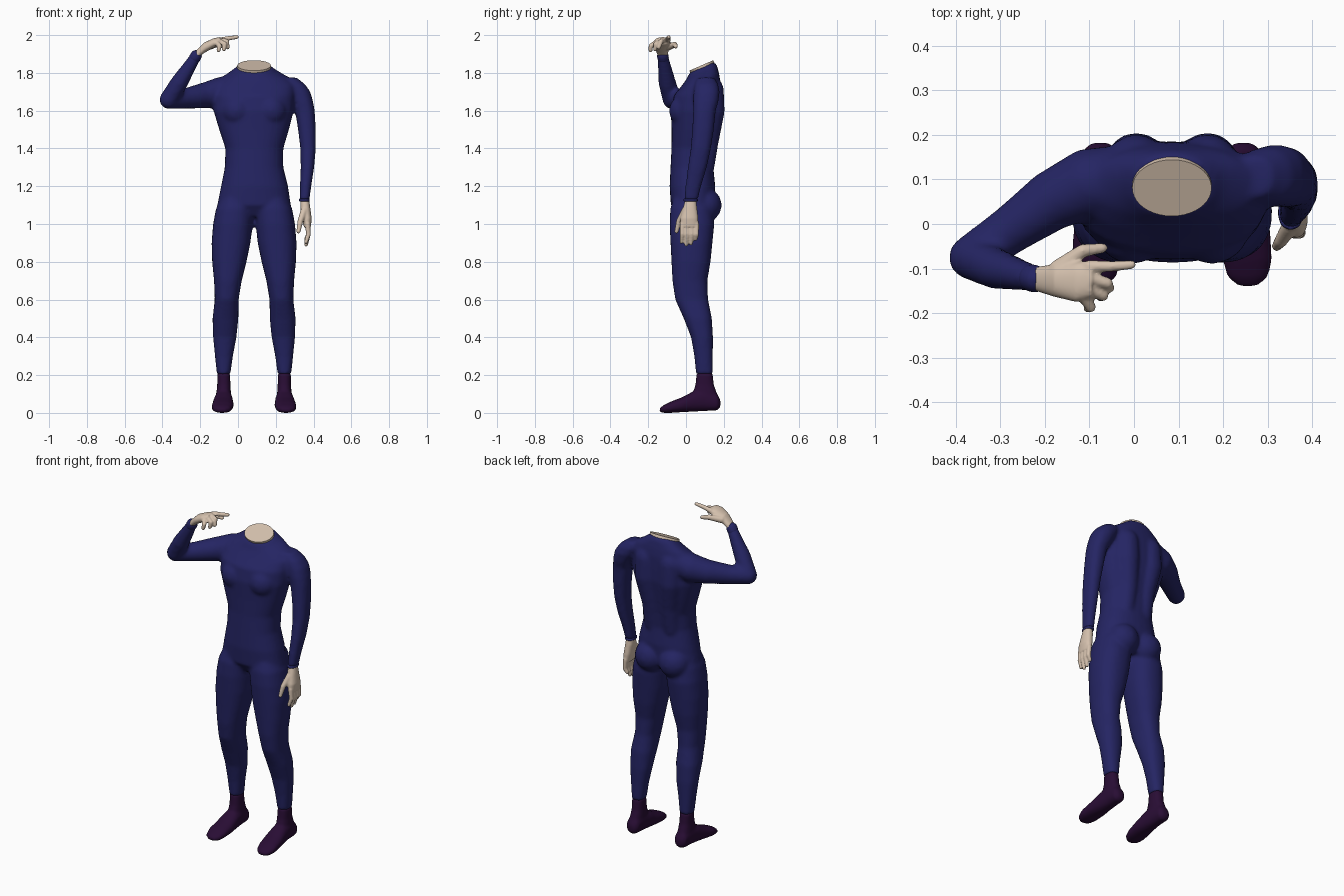
import bpy
import bmesh
from math import cos, sin, pi, copysign
from mathutils import Vector, Matrix

if "Cube" in bpy.data.objects:
    bpy.data.objects.remove(bpy.data.objects["Cube"])

CENTRE = 8.5   # body axis; shapes are drawn in hundredths of a unit


def material(name, rgb):
    mat = bpy.data.materials.new(name)
    mat.use_nodes = True
    colour = (*rgb, 1)
    mat.diffuse_color = colour
    mat.node_tree.nodes["Principled BSDF"].inputs["Base Color"].default_value = colour
    return mat


def loft(bm, rows, axis="z", flip=False, sides=28, power=2.3):
    """Closed skin through rounded sections: (position, low a, high a, low b, high b)."""
    rings = []
    for t, a0, a1, b0, b1, *tilt in rows:
        ring = []
        for i in range(sides):
            c, s = cos(2 * pi * i / sides), sin(2 * pi * i / sides)
            a = (a0 + a1) / 2 + (a1 - a0) / 2 * copysign(abs(c) ** (2 / power), c)
            db = (b1 - b0) / 2 * copysign(abs(s) ** (2 / power), s)
            b = (b0 + b1) / 2 + db
            p = {"z": (a, b, t + (tilt[0] * db if tilt else 0)),
                 "y": (a, t, b), "x": (t, a, b)}[axis]
            if flip:
                p = (2 * CENTRE - p[0], p[1], p[2])
            ring.append(bm.verts.new(p))
        rings.append(ring)
    for low, high in zip(rings, rings[1:]):
        for i in range(sides):
            j = (i + 1) % sides
            bm.faces.new((low[i], low[j], high[j], high[i]))
    bm.faces.new(rings[0])
    bm.faces.new(rings[-1])


def ball(bm, centre, radius, scale=(1, 1, 1)):
    bmesh.ops.create_uvsphere(bm, u_segments=20, v_segments=12, radius=radius,
                              matrix=Matrix.Translation(centre) @ Matrix.Diagonal((*scale, 1)))


def limb(bm, joints):
    """Chain of tapered segments with rounded joints: (x, y, z, radius)."""
    for x, y, z, r in joints:
        ball(bm, (x, y, z), r)
    for a, b in zip(joints, joints[1:]):
        p, q = Vector(a[:3]), Vector(b[:3])
        turn = (q - p).to_track_quat("Z", "Y").to_matrix().to_4x4()
        bmesh.ops.create_cone(bm, cap_ends=True, segments=20, radius1=a[3], radius2=b[3],
                              depth=(q - p).length,
                              matrix=Matrix.Translation((p + q) / 2) @ turn)


def finish(bm, name, mat, voxel=0, smooth=4):
    bmesh.ops.scale(bm, vec=(0.01, 0.01, 0.01), verts=bm.verts)
    bmesh.ops.recalc_face_normals(bm, faces=bm.faces)
    mesh = bpy.data.meshes.new(name)
    bm.to_mesh(mesh)
    bm.free()
    mesh.materials.append(mat)
    obj = bpy.data.objects.new(name, mesh)
    bpy.context.collection.objects.link(obj)
    if voxel:
        remesh = obj.modifiers.new("Fuse", "REMESH")
        remesh.mode = "VOXEL"
        remesh.voxel_size = voxel
        remesh.use_smooth_shade = True
        soften = obj.modifiers.new("Soften", "SMOOTH")
        soften.factor = 0.5
        soften.iterations = smooth
    return obj


navy = material("navy suit", (0.018, 0.018, 0.125))
plum = material("plum socks", (0.022, 0.004, 0.035))
skin = material("pale skin", (0.66, 0.53, 0.42))

# Suit: torso
suit = bmesh.new()
torso = [(104, 0, 17, -4, 12), (110, -11, 28, -8, 15), (120, -9, 26.5, -8.7, 15.5),
         (130, -7, 24, -8.2, 14.5), (140, -6.7, 24, -7.7, 15.5), (150, -10, 27, -7.7, 17),
         (160, -13, 29.5, -8, 18.5), (168, -13, 30, -6.5, 18.5), (174, -12, 30, -2.5, 18.3, 0.1),
         (178, -8, 26, 0, 17.5, 0.2), (181, -3, 20, 1, 16.5, 0.35), (183, -0.3, 17.3, 2, 15, 0.45)]
loft(suit, torso)

# Suit: paired muscles and legs
leg = [(116, -8, 7, -6, 13), (108, -11.7, 8, -8.3, 14), (100, -13.2, 7.6, -8.7, 15),
       (90, -14, 6.6, -8.2, 14), (80, -13.7, 4.5, -7.7, 13), (70, -12.7, 2, -7.2, 11.3),
       (60, -12.3, 0.3, -5.7, 11.7), (50, -13.5, 0.2, -1.2, 13.7), (40, -13.2, -0.8, 2.7, 14.3),
       (30, -12.2, -2.7, 4.4, 14.2), (20.5, -11.2, -4, 5.3, 14.3)]
for side in (-1, 1):
    loft(suit, leg, flip=side > 0)
    limb(suit, [(CENTRE + side * x, y, z, r) for x, y, z, r in
                ((8, 13, 171, 7), (8, 13.5, 160, 7), (6, 11.3, 144, 6), (6, 9.5, 130, 5.5))])
    ball(suit, (CENTRE + side * 8, 9.7, 110), 9.2)
    ball(suit, (CENTRE + side * 9, -0.5, 160), 8.5)

# Suit: lowered left arm and raised right arm
loft(suit, [(177.5, 21, 31, 6, 15), (174, 23, 35.5, 4.5, 17), (170, 25, 38.3, 4, 17.8),
            (165, 28, 39.7, 3.7, 17.2), (160, 30.2, 40.6, 3.8, 15.7), (150, 31.8, 41.2, 3.3, 14.7),
            (140, 33, 41.2, 2.5, 13.2), (130, 33.2, 40.3, 1, 11), (120, 32.8, 38.8, -0.3, 8),
            (112.5, 32.6, 37.8, -1, 6.2)])
limb(suit, [(0, 10, 172, 8), (-10, 9, 169.5, 8), (-18, 5.5, 168, 6.8), (-28, -1.5, 166.4, 5.4),
            (-36.7, -7.5, 165.8, 4.9), (-31, -10, 175, 4.6), (-22.6, -12.2, 188.3, 2.9)])
finish(suit, "body_suit", navy, 0.011)

# Suit cuffs
cuffs = bmesh.new()
loft(cuffs, [(111.8, 32.3, 38, -1.3, 6.4), (113.4, 32.3, 38, -1.3, 6.4)])
limb(cuffs, [(-22.9, -12.1, 187.9, 3.1), (-22.2, -12.3, 189, 3.1)])
finish(cuffs, "wrist_cuffs", navy, 0.006, 2)

# Neck plate, sloping down to the front
neck = bmesh.new()
bmesh.ops.create_cone(neck, cap_ends=True, segments=40, radius1=1, radius2=1, depth=1,
                      matrix=Matrix.Translation((CENTRE, 8.4, 183.2))
                      @ Matrix.Rotation(0.41, 4, "X") @ Matrix.Diagonal((8.9, 6.9, 1.6, 1)))
finish(neck, "neck_plate", skin)

# Socks: ankle shaft and foot
shaft = [(21, -11, -4.2, 5.6, 14.1), (15, -11, -4, 5, 14.7), (10, -11.5, -3.7, 3.5, 16.5),
         (5, -11.5, -3.7, 3, 17.5)]
foot = [(18.2, -9.5, -5.5, 3, 7), (16.5, -11.5, -3.8, 1.3, 10), (10, -12, -3.2, 1, 13),
        (4, -12.7, -2.7, 0.7, 11.5), (-2, -13.6, -2.3, 0.4, 8.3), (-8, -14, -2.8, 0, 6),
        (-12, -13, -4, 0, 4), (-14, -10.5, -6.5, 0.6, 2.4)]
for name, flip in (("right_sock", False), ("left_sock", True)):
    sock = bmesh.new()
    loft(sock, shaft, flip=flip)
    loft(sock, foot, axis="y", flip=flip)
    finish(sock, name, plum, 0.008)

# Lowered left hand
hand = bmesh.new()
loft(hand, [(114, 33, 37.4, 0, 5.2), (109, 33, 38.2, -1.5, 5.8), (103, 33.8, 39, -3, 6.5),
            (98.5, 34.8, 38.6, -3.2, 6.5)])
for i, tip in enumerate((89.5, 88, 88.7, 91)):
    y = -2 + 2.5 * i
    limb(hand, [(36.8, y, 100, 1.4), (37.3, y, 94.5, 1.25), (36, y - 0.4, tip + 1, 1)])
limb(hand, [(35, -0.5, 107, 1.9), (33, -3.7, 101.5, 1.5), (32, -5, 96, 1.1)])
finish(hand, "left_hand", skin, 0.005, 2)

# Raised right hand, index finger extended
hand = bmesh.new()
loft(hand, [(-23, -14.7, -9.8, 186.5, 191), (-18, -16.3, -9, 190.5, 196),
            (-13, -17.5, -8.5, 193.3, 198.3), (-9.5, -16.5, -8.2, 195, 199)], axis="x")
fingers = [[(-10, -9.5, 197.3, 1.4), (-5, -9.5, 198.3, 1.2), (-0.5, -9.1, 199, 1)],
           [(-10, -12, 197.3, 1.4), (-6, -13.3, 196.7, 1.3), (-5.5, -14.4, 193.5, 1.1)],
           [(-10.5, -14.5, 197, 1.4), (-7, -16, 195.3, 1.3), (-7.5, -16.3, 192.5, 1.1)],
           [(-11.5, -16, 196, 1.4), (-9.7, -18.6, 194.3, 1.2), (-10.3, -18.8, 192, 1.1)],
           [(-17, -10, 193.5, 2), (-11.5, -6, 195, 1.5), (-7, -5.4, 194, 1.1)]]
for finger in fingers:
    limb(hand, finger)
finish(hand, "right_hand", skin, 0.005, 2)
